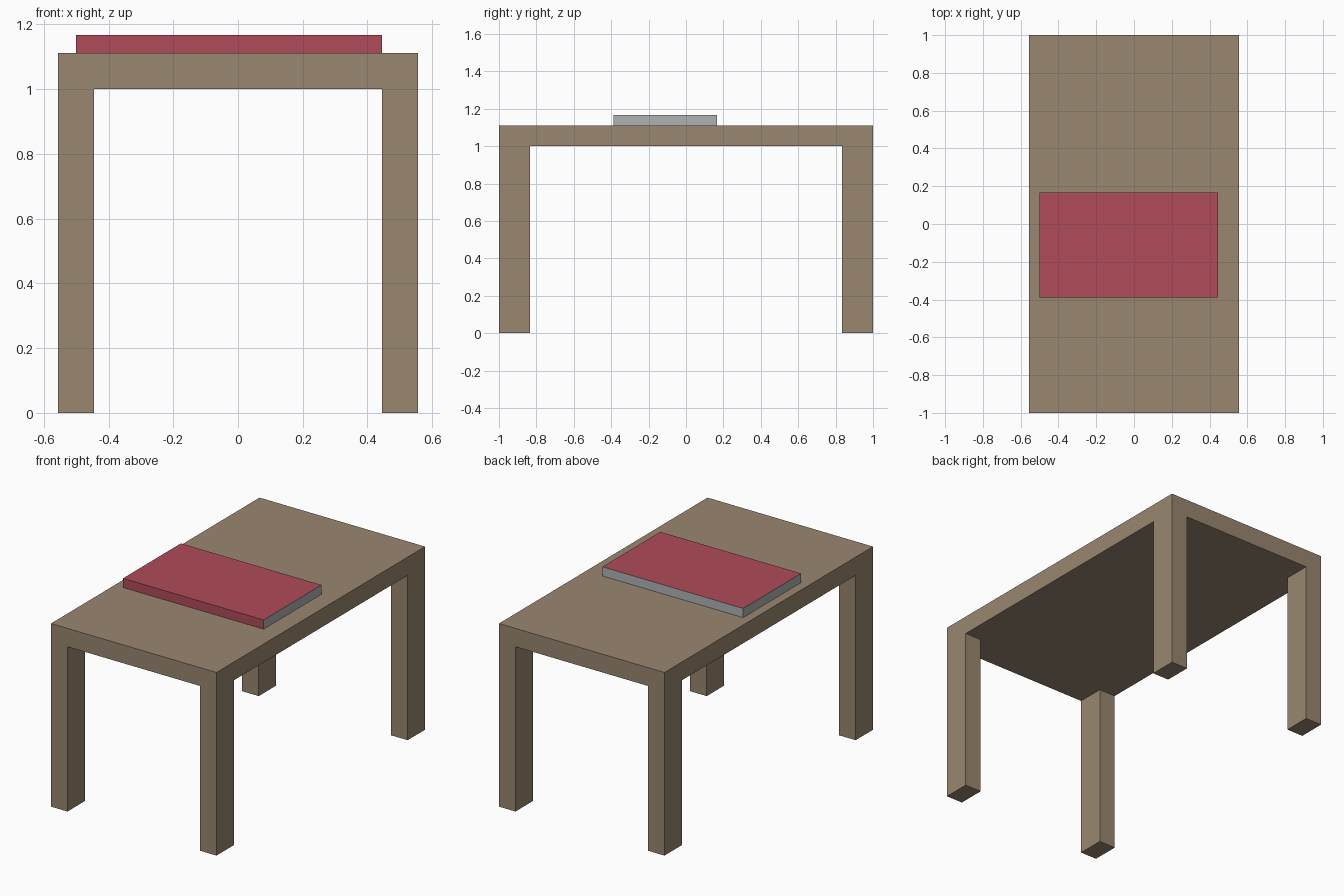
import bpy, bmesh
from mathutils import Matrix, Vector

if "Cube" in bpy.data.objects:
    bpy.data.objects.remove(bpy.data.objects["Cube"])

U = 1 / 18  # one model unit; the table is 36 units long


def material(name, rgb):
    mat = bpy.data.materials.new(name)
    mat.diffuse_color = (*rgb, 1)
    mat.use_nodes = True
    mat.node_tree.nodes["Principled BSDF"].inputs["Base Color"].default_value = mat.diffuse_color
    return mat


def box(lo, hi):
    """bmesh box between two corners given in model units."""
    lo, hi = Vector(lo) * U, Vector(hi) * U
    bm = bmesh.new()
    bmesh.ops.create_cube(bm, size=1, matrix=Matrix.Translation((lo + hi) / 2)
                          @ Matrix.Diagonal((*(hi - lo), 1)))
    return bm


def finish(bm, name, *mats):
    bmesh.ops.recalc_face_normals(bm, faces=bm.faces)
    mesh = bpy.data.meshes.new(name)
    bm.to_mesh(mesh)
    bm.free()
    for mat in mats:
        mesh.materials.append(mat)
    bpy.context.collection.objects.link(bpy.data.objects.new(name, mesh))


wood = material("wood", (0.32, 0.24, 0.16))
cover = material("cover", (0.43, 0.07, 0.10))
paper = material("paper", (0.42, 0.45, 0.45))

# Table: slab cut along the leg lines, corner faces extruded down into legs
bm = box((-10, -18, 18), (10, 18, 20))
for axis, dist in (((1, 0, 0), 8), ((0, 1, 0), 15)):
    for side in (-1, 1):
        bmesh.ops.bisect_plane(bm, geom=bm.verts[:] + bm.edges[:] + bm.faces[:],
                               plane_co=Vector(axis) * side * dist * U, plane_no=axis)
bm.normal_update()
corners = []
for f in bm.faces:
    c = f.calc_center_median()
    if f.normal.z < -0.9 and abs(c.x) > 8 * U and abs(c.y) > 15 * U:
        corners.append(f)
legs = bmesh.ops.extrude_face_region(bm, geom=corners)["geom"]
bmesh.ops.delete(bm, geom=[f for f in corners if f.is_valid], context='FACES_ONLY')
for v in legs:
    if isinstance(v, bmesh.types.BMVert):
        v.co.z = 0
bmesh.ops.dissolve_limit(bm, angle_limit=0.01, verts=bm.verts, edges=bm.edges)
finish(bm, "table", wood)

# Book: red covers and spine (front), paper on the other three sides
bm = box((-9, -7, 20), (8, 3, 21))
bm.normal_update()
for f in bm.faces:
    f.material_index = int(abs(f.normal.x) > 0.5 or f.normal.y > 0.5)
finish(bm, "book", cover, paper)
